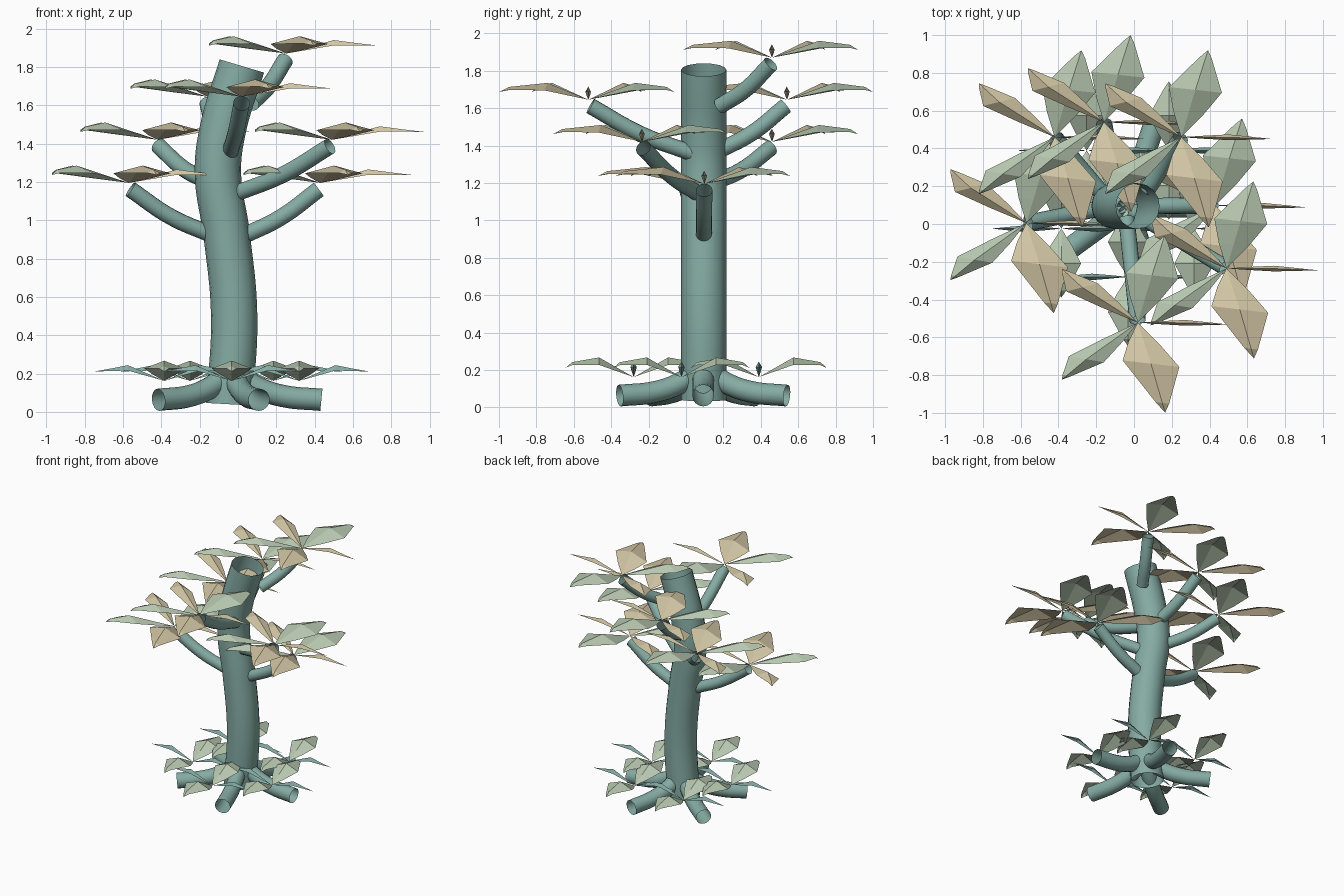
import bpy, bmesh, math
from mathutils import Vector

if "Cube" in bpy.data.objects:
    bpy.data.objects.remove(bpy.data.objects["Cube"])


def material(name, rgb):
    m = bpy.data.materials.new(name)
    m.diffuse_color = (*rgb, 1)
    m.use_nodes = True
    m.node_tree.nodes["Principled BSDF"].inputs["Base Color"].default_value = m.diffuse_color
    return m


TEAL = material("teal_bark", (0.235, 0.41, 0.37))
GREEN = material("pale_green", (0.47, 0.57, 0.43))
BEIGE = material("beige", (0.64, 0.56, 0.37))


def tube(name, points, radius):
    """Open round tube swept along a smooth path."""
    cu = bpy.data.curves.new(name, 'CURVE')
    cu.dimensions = '3D'
    cu.fill_mode = 'FULL'
    cu.bevel_depth = radius
    cu.bevel_resolution = 6
    cu.resolution_u = 8
    sp = cu.splines.new('BEZIER')
    sp.bezier_points.add(len(points) - 1)
    for bp, p in zip(sp.bezier_points, points):
        bp.co = p
        bp.handle_left_type = bp.handle_right_type = 'AUTO'
    ob = bpy.data.objects.new(name, cu)
    bpy.context.collection.objects.link(ob)
    bpy.ops.object.select_all(action='DESELECT')
    ob.select_set(True)
    bpy.context.view_layer.objects.active = ob
    bpy.ops.object.convert(target='MESH')
    ob = bpy.context.object
    ob.data.materials.clear()
    ob.data.materials.append(TEAL)
    bpy.ops.object.shade_smooth_by_angle()
    return ob


def leaf_cluster(name, centre, leaves, mats, rise):
    """Star of ridged diamond leaves, each given by its tip and two side corners."""
    bm = bmesh.new()
    c = Vector(centre)
    for tip_xy, left_xy, right_xy, slot in leaves:
        tip, left, right = (Vector((*p, 0)) for p in (tip_xy, left_xy, right_xy))
        mid = (left + right) / 2
        thin = (left - right).length < 0.06
        top = rise * (0.78 if thin else 1.0)
        drop = 0.028 if thin else 0.04

        def row(a, m, b, zr, ze):
            pts = ((a, ze), (m, zr), (b, ze))
            return [bm.verts.new(c + p + Vector((0, 0, z))) for p, z in pts]

        # inner row, widest row, row near the tip
        k = 0.56
        t2 = 0.55 if thin else 0.8
        inner = row(mid / 2 + (left - mid) * k, mid / 2, mid / 2 + (right - mid) * k,
                    top * 0.5, top * 0.5 - drop * 0.5)
        wide = row(left, mid, right, top, top - drop)
        near = mid.lerp(tip, t2)
        w = 1 - t2 + 0.04
        outer = row(near + (left - mid) * w, near, near + (right - mid) * w,
                    top * 0.76, top * 0.76 - drop * 0.4)
        vb = bm.verts.new(c)
        vt = bm.verts.new(c + tip + Vector((0, 0, rise * 0.46)))
        for i in (0, 1):
            faces = [(vb, inner[i], inner[i + 1]), (outer[i], vt, outer[i + 1])]
            for r, s in ((inner, wide), (wide, outer)):
                faces.append((r[i], s[i], s[i + 1], r[i + 1]))
            for vs in faces:
                bm.faces.new(vs).material_index = slot
    for f in bm.faces:
        f.normal_update()
        if f.normal.z < 0:
            f.normal_flip()
    me = bpy.data.meshes.new(name)
    bm.to_mesh(me)
    bm.free()
    for m in mats:
        me.materials.append(m)
    ob = bpy.data.objects.new(name, me)
    bpy.context.collection.objects.link(ob)


# Trunk: S-shaped open tube
tube("trunk", [(-0.045, 0.095, 0.04), (-0.02, 0.095, 0.5), (-0.06, 0.095, 0.93),
               (-0.105, 0.095, 1.25), (-0.08, 0.095, 1.47), (0.02, 0.095, 1.805)], 0.121)

# Roots: five tubes bending down and outwards
for k in range(5):
    a = math.radians(72 * k)
    path = [(-0.035 + r * math.cos(a), 0.092 + r * math.sin(a), z)
            for r, z in ((0.02, 0.20), (0.14, 0.125), (0.27, 0.083), (0.47, 0.063))]
    tube(f"root_{k + 1}", path, 0.058)

# Branches, each with a canopy cluster: start point, cluster centre
BRANCHES = [
    ((0.07, 0.18, 1.61), (0.25, 0.46, 1.87)),
    ((-0.09, 0.17, 1.37), (-0.16, 0.54, 1.645)),
    ((-0.04, 0.03, 1.36), (0.02, -0.522, 1.645)),
    ((-0.15, 0.14, 1.20), (-0.42, 0.46, 1.42)),
    ((-0.01, 0.07, 1.14), (0.49, -0.235, 1.42)),
    ((-0.14, 0.09, 0.925), (-0.57, 0.005, 1.195)),
    ((0.02, 0.095, 0.915), (0.43, 0.098, 1.195)),
]
# Leaf: tip, two side corners (relative to the centre), colour slot
CANOPY = [((0.482, -0.01), (0.25, 0.014), (0.25, -0.016), 1),
          ((0.142, 0.46), (-0.065, 0.265), (0.215, 0.235), 0),
          ((-0.402, 0.285), (-0.21, 0.207), (-0.378, 0.165), 1),
          ((-0.402, -0.302), (-0.365, -0.178), (-0.18, -0.21), 0),
          ((0.145, -0.477), (-0.08, -0.20), (0.22, -0.235), 1)]
for k, (s, c) in enumerate(BRANCHES, 1):
    s, c = Vector(s), Vector(c)
    e = s.lerp(c, 0.98) - Vector((0, 0, 0.028))
    m = s.lerp(e, 0.5) - Vector((0, 0, 0.025))
    tube(f"branch_{k}", [s, m, e], 0.043)
    leaf_cluster(f"canopy_leaves_{k}", c, CANOPY, (GREEN, BEIGE), 0.09)

# Ground plants: five four-leaved clusters around the trunk
GROUND = []
for s in (1, -1):
    GROUND.append(((0.37 * s, 0), (0.19 * s, 0.017), (0.19 * s, -0.017), 1))
    GROUND.append(((0, 0.365 * s), (-0.105, 0.185 * s), (0.105, 0.185 * s), 0))
for k in range(5):
    a = math.radians(54 + 72 * k)
    leaf_cluster(f"ground_leaves_{k + 1}",
                 (-0.033 + 0.37 * math.cos(a), 0.09 + 0.37 * math.sin(a), 0.162),
                 GROUND, (GREEN, TEAL), 0.105)
